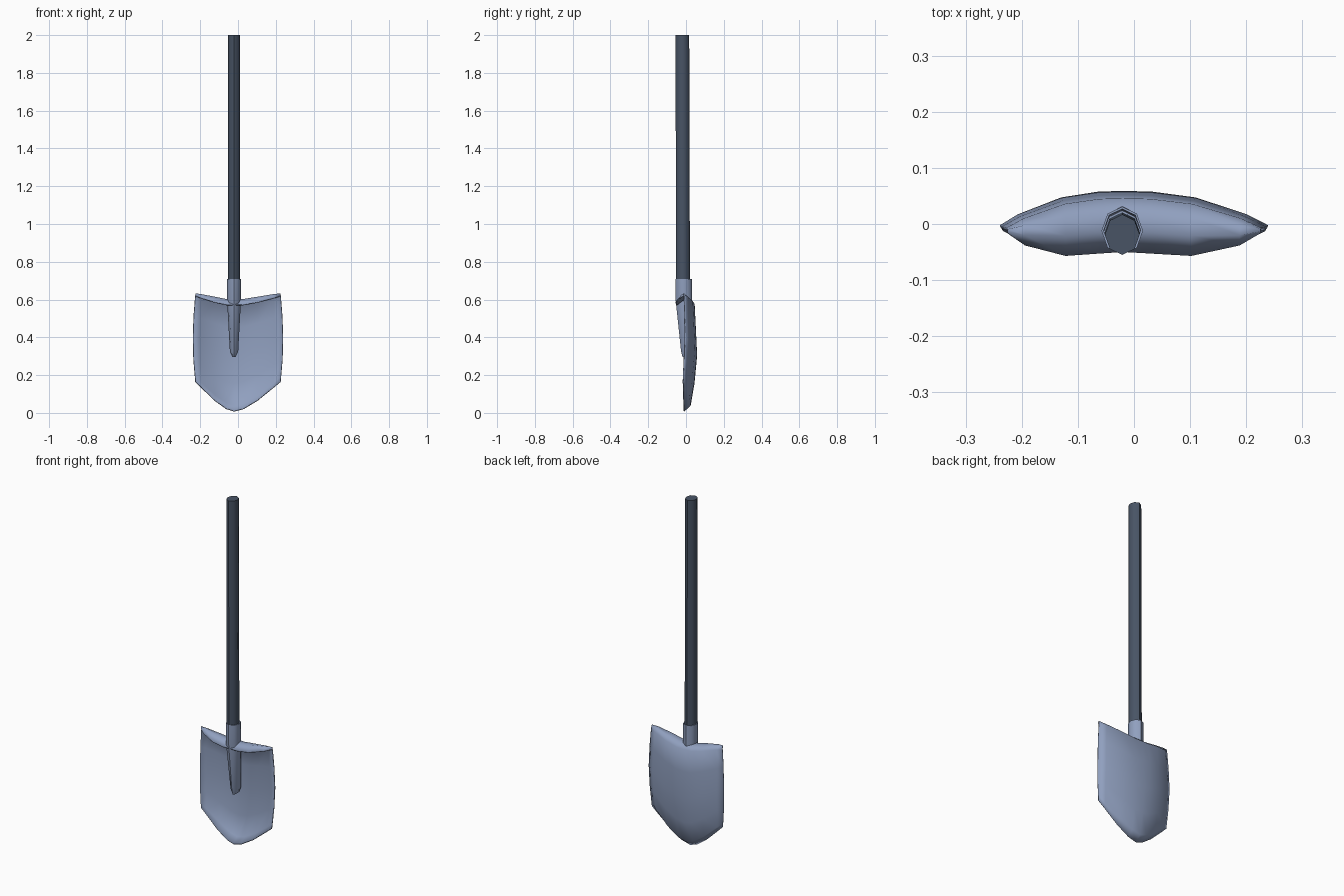
import bpy, math

if "Cube" in bpy.data.objects:
    bpy.data.objects.remove(bpy.data.objects["Cube"])


def material(name, col):
    m = bpy.data.materials.new(name)
    m.diffuse_color = (*col, 1)
    m.use_nodes = True
    m.node_tree.nodes["Principled BSDF"].inputs["Base Color"].default_value = m.diffuse_color
    return m


steel = material("pale blue steel", (0.28, 0.35, 0.52))
dark = material("dark slate handle", (0.065, 0.088, 0.13))


def make(name, verts, faces, mat, angle=40):
    me = bpy.data.meshes.new(name)
    me.from_pydata(verts, [], faces)
    me.materials.append(mat)
    ob = bpy.data.objects.new(name, me)
    bpy.context.collection.objects.link(ob)
    bpy.ops.object.select_all(action='DESELECT')
    ob.select_set(True)
    bpy.context.view_layer.objects.active = ob
    bpy.ops.object.mode_set(mode='EDIT')
    bpy.ops.mesh.select_all(action='SELECT')
    bpy.ops.mesh.normals_make_consistent(inside=False)
    bpy.ops.object.mode_set(mode='OBJECT')
    bpy.ops.object.shade_smooth_by_angle(angle=math.radians(angle))
    return ob


def loft(name, rings, mat, n=8):
    """Closed eight-sided tube through rings (z, centre y, radius x, radius y)."""
    verts = [(-0.021 + rx * math.sin(2 * math.pi * i / n),
              cy - ry * math.cos(2 * math.pi * i / n), z)
             for z, cy, rx, ry in rings for i in range(n)]
    faces = [(r * n + i, r * n + (i + 1) % n, (r + 1) * n + (i + 1) % n, (r + 1) * n + i)
             for r in range(len(rings) - 1) for i in range(n)]
    last = (len(rings) - 1) * n
    faces += [tuple(range(n)), tuple(range(last, last + n))]
    return make(name, verts, faces, mat, 50)


def lerp(table, t):
    for (a, va), (b, vb) in zip(table, table[1:]):
        if t <= b:
            return va + (vb - va) * (t - a) / (b - a)
    return table[-1][1]


# wooden shaft
loft("handle", [(0.62, -0.016, 0.032, 0.037), (2.0, -0.019, 0.031, 0.036)], dark)

# socket: collar rim with recessed mouth, tapering down into a rib on the blade
loft("socket", [(0.295, 0.012, 0.008, 0.030), (0.325, 0.010, 0.022, 0.036),
                (0.60, -0.012, 0.037, 0.043), (0.71, -0.012, 0.037, 0.043),
                (0.71, -0.012, 0.033, 0.039), (0.69, -0.014, 0.033, 0.038)], steel)

# dished blade with a pointed bottom and a forward-rolled top lip
cols = [-1, -.85, -.5, -.2, 0, .2, .5, .85, 1]
bottom = [(0, .009), (.2, .022), (.5, .066), (.85, .135), (1, .165)]
top = [(0, .60), (.2, .60), (.5, .612), (.85, .626), (1, .63)]
width = [(0, .225), (.25, .235), (.5, .238), (.75, .234), (1, .225)]
y_mid = [(0, -.012), (.05, .022), (.25, .042), (.5, .056), (1, .042)]
y_edge = [(0, -.015), (.5, -.005), (1, -.010)]
lip_front = [(0, -.048), (.5, -.055), (.85, -.036), (1, -.014)]
rows = [0, .05, .25, .5, .75, .96]


def sheet_point(s, t):
    a, w = abs(s), lerp(width, t)
    e, m = lerp(y_edge, t), lerp(y_mid, t)
    z = lerp(bottom, a) + (lerp(top, a) - lerp(bottom, a)) * t
    return (s * w - 0.02 * (1 - a), e + (m - e) * (1 - a ** 2.4), z)


verts = [sheet_point(s, t) for t in rows for s in cols]
for k, drop in ((.25, .004), (.6, .0), (1, .028)):
    for s in cols:
        x, y, z = sheet_point(s, 1)
        verts.append((x, y + (lerp(lip_front, abs(s)) - y) * k,
                      z - drop * (1 - .6 * s ** 4)))
n = len(cols)
faces = [(r * n + i, r * n + i + 1, (r + 1) * n + i + 1, (r + 1) * n + i)
         for r in range(len(rows) + 2) for i in range(n - 1)]
blade = make("blade", verts, faces, steel, 60)
solid = blade.modifiers.new("thickness", 'SOLIDIFY')
solid.thickness = 0.006
solid.offset = 0
